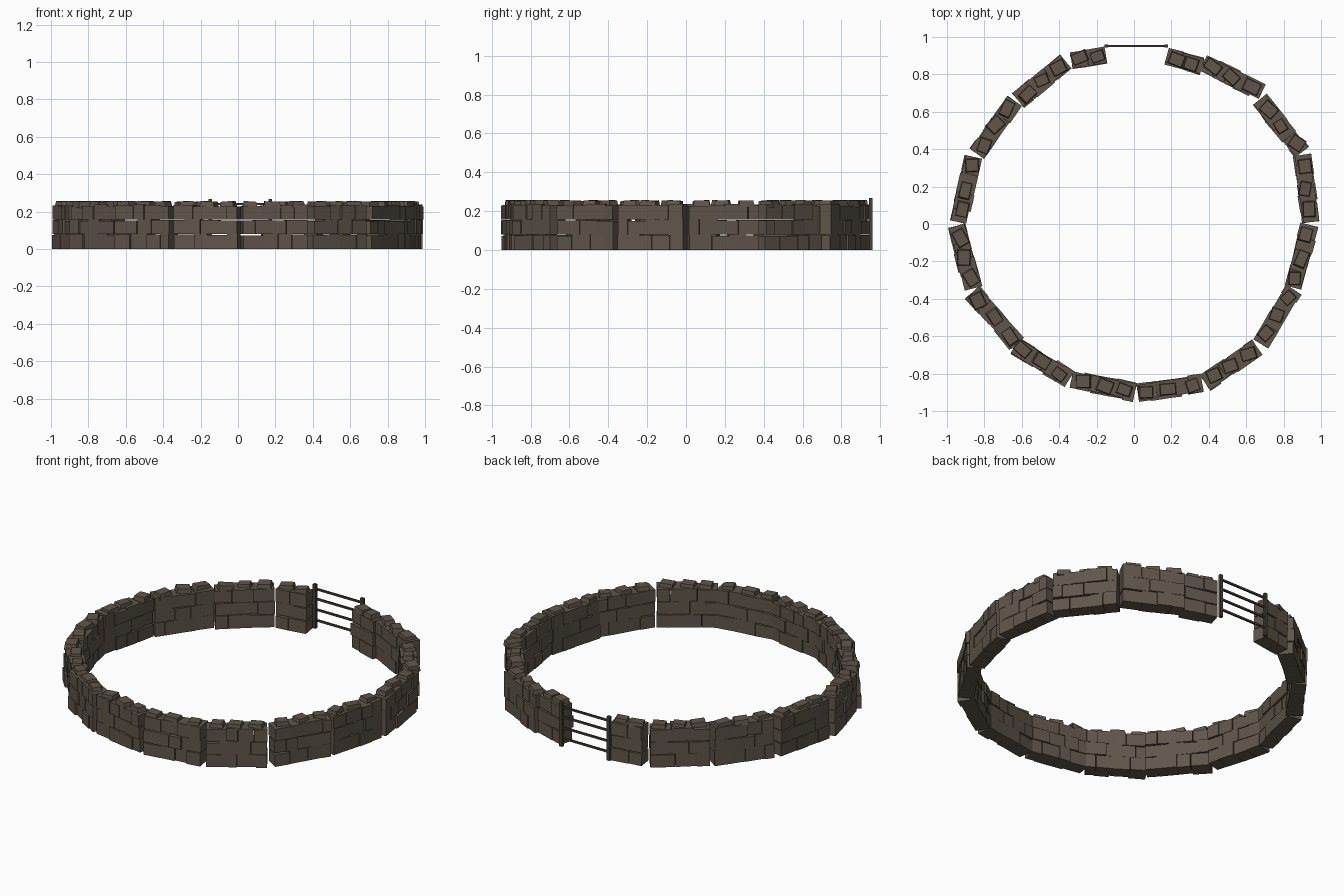
import bpy, bmesh, math, random
from mathutils import Matrix, Vector

if "Cube" in bpy.data.objects:
    bpy.data.objects.remove(bpy.data.objects["Cube"])

random.seed(7)
THICK = 0.088                        # wall thickness
ROWS = [(0.0, 0.08), (0.08, 0.157), (0.157, 0.234)]


def material(name, rgb):
    m = bpy.data.materials.new(name)
    m.diffuse_color = (*rgb, 1)
    m.use_nodes = True
    m.node_tree.nodes["Principled BSDF"].inputs["Base Color"].default_value = m.diffuse_color
    return m


STONE = material("brown stone", (0.116, 0.092, 0.070))
DARK = material("dark wood", (0.060, 0.050, 0.040))


def make_object(name, bm, mat):
    me = bpy.data.meshes.new(name)
    bm.to_mesh(me)
    bm.free()
    me.materials.append(mat)
    ob = bpy.data.objects.new(name, me)
    bpy.context.collection.objects.link(ob)
    return ob


def add_block(bm, centre, size, turn=0.0, tilt=0.0, taper=1.0):
    """One box, turned about z, tilted about its length, narrowed at the top."""
    verts = bmesh.ops.create_cube(bm, size=1)["verts"]
    for v in verts:
        k = taper if v.co.z > 0 else 1
        v.co = Vector((v.co.x * size[0] * k, v.co.y * size[1] * k, v.co.z * size[2]))
    m = (Matrix.Translation(centre) @ Matrix.Rotation(turn, 4, 'Z')
         @ Matrix.Rotation(tilt, 4, 'Y'))
    bmesh.ops.transform(bm, matrix=m, verts=verts)


def wall_section(name, a, b):
    """A straight run of three stone courses with cap stones, from a to b."""
    a, b = Vector((*a, 0)), Vector((*b, 0))
    length = (b - a).length
    bm = bmesh.new()
    for i, (z0, z1) in enumerate(ROWS):
        # break the course into uneven stones, staggered between courses
        n = max(2, round(length / 0.095))
        step = length / n
        shift = 0.25 if i % 2 else -0.2
        cuts = [0] + [(k + shift + random.uniform(-0.18, 0.18)) * step
                      for k in range(1, n)] + [length]
        for x0, x1 in zip(cuts, cuts[1:]):
            top = z1 + random.uniform(-0.008, 0.004)
            add_block(bm,
                      ((x0 + x1) / 2, random.uniform(-0.004, 0.004), (z0 + top) / 2),
                      (x1 - x0 - 0.001, THICK + random.uniform(-0.008, 0.012), top - z0),
                      turn=random.uniform(-0.04, 0.04))
    # cap stones along the top
    caps = max(1, round(length / 0.12))
    for k in range(caps):
        x = (k + 0.5 + random.uniform(-0.12, 0.12)) * length / caps
        add_block(bm, (x, random.uniform(-0.008, 0.008), 0.238),
                  (random.uniform(0.07, 0.095), random.uniform(0.06, 0.075), 0.034),
                  turn=random.uniform(-0.3, 0.3),
                  tilt=random.uniform(-0.08, 0.08), taper=0.86)
    ob = make_object(name, bm, STONE)
    d = b - a
    ob.location = a
    ob.rotation_euler.z = math.atan2(d.y, d.x)


# ring of wall sections, running clockwise from the gate
SECTIONS = [
    ((0.175, 0.900), (0.365, 0.845)), ((0.37, 0.86), (0.685, 0.705)),
    ((0.67, 0.665), (0.90, 0.385)), ((0.90, 0.37), (0.945, 0.01)),
    ((0.94, -0.005), (0.85, -0.34)), ((0.855, -0.35), (0.675, -0.64)),
    ((0.66, -0.66), (0.38, -0.85)), ((0.365, -0.85), (0.02, -0.905)),
    ((0.005, -0.90), (-0.335, -0.83)), ((-0.345, -0.83), (-0.635, -0.65)),
    ((-0.625, -0.64), (-0.865, -0.365)), ((-0.86, -0.345), (-0.95, -0.01)),
    ((-0.94, 0.01), (-0.86, 0.36)), ((-0.84, 0.375), (-0.64, 0.66)),
    ((-0.62, 0.66), (-0.365, 0.87)), ((-0.335, 0.875), (-0.15, 0.905)),
]
for i, (a, b) in enumerate(SECTIONS):
    wall_section(f"wall_section_{i + 1}", a, b)

# gate posts
GATE_Y, LEFT, RIGHT = 0.952, -0.148, 0.173
for side, x in (("left", LEFT), ("right", RIGHT)):
    bm = bmesh.new()
    add_block(bm, (x, GATE_Y, 0.134), (0.02, 0.018, 0.268))
    make_object(f"gate_post_{side}", bm, DARK)

# gate rails
for i, z in enumerate((0.05, 0.115, 0.18, 0.24)):
    bm = bmesh.new()
    add_block(bm, ((LEFT + RIGHT) / 2, GATE_Y, z), (RIGHT - LEFT + 0.02, 0.011, 0.011))
    make_object(f"gate_rail_{i + 1}", bm, DARK)
